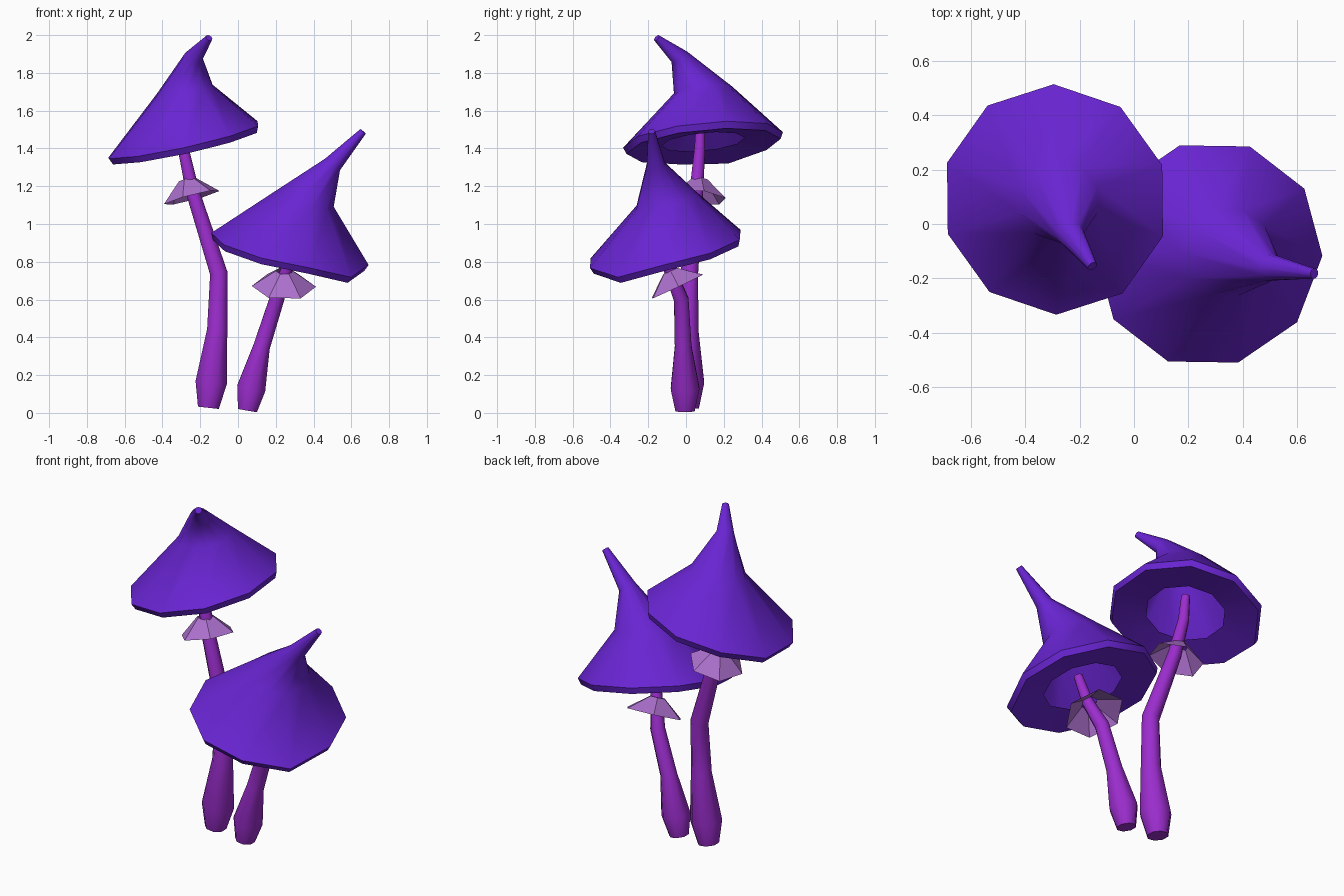
import bpy, bmesh, math
from mathutils import Vector

if "Cube" in bpy.data.objects:
    bpy.data.objects.remove(bpy.data.objects["Cube"])


def material(name, rgb):
    m = bpy.data.materials.new(name)
    m.diffuse_color = (*rgb, 1)
    m.use_nodes = True
    m.node_tree.nodes["Principled BSDF"].inputs["Base Color"].default_value = m.diffuse_color
    return m


CAP = material("deep violet", (0.141, 0.018, 0.645))
STEM = material("magenta purple", (0.328, 0.026, 0.61))
SKIRT = material("pale lilac", (0.42, 0.165, 0.62))


def loft(name, rings, sides, start, mat, close_start=False, close_end=False, angle=50):
    """Skin through rings of (centre, radius, normal, {index: drop})."""
    bm = bmesh.new()
    loops = []
    for centre, radius, normal, drops in rings:
        q = Vector((0, 0, 1)).rotation_difference(Vector(normal).normalized())
        loop = []
        for i in range(sides):
            a = math.radians(start) + math.tau * i / sides
            p = Vector(centre) + q @ Vector((radius * math.cos(a), radius * math.sin(a), 0))
            p.z -= drops.get(i, 0)
            loop.append(bm.verts.new(p))
        loops.append(loop)
    for a, b in zip(loops, loops[1:]):
        for i in range(sides):
            j = (i + 1) % sides
            bm.faces.new((a[i], a[j], b[j], b[i]))
    if close_start:
        bm.faces.new(loops[0][::-1])
    if close_end:
        bm.faces.new(loops[-1])
    me = bpy.data.meshes.new(name)
    bm.to_mesh(me)
    bm.free()
    me.materials.append(mat)
    ob = bpy.data.objects.new(name, me)
    bpy.context.collection.objects.link(ob)
    bpy.ops.object.select_all(action='DESELECT')
    ob.select_set(True)
    bpy.context.view_layer.objects.active = ob
    bpy.ops.object.shade_smooth_by_angle(angle=math.radians(angle))
    return ob


def stem(name, path):
    """Bent tapering stalk; path holds (x, y, z, radius)."""
    pts = [Vector(p[:3]) for p in path]
    rings = []
    for i, p in enumerate(path):
        t = pts[min(i + 1, len(pts) - 1)] - pts[max(i - 1, 0)]
        rings.append((pts[i], p[3], t, {}))
    loft(name, rings, 8, 22.5, STEM, True, True)


def cap(name, rim, normal, start, drops, upper):
    """Pointed cap: underside flange, thin lip, then upper rings to the tip."""
    n, c = Vector(normal).normalized(), Vector(rim)
    rings = [(c - n * 0.01, 0.22, n, {}),
             (c - n * 0.035, 0.41, n, drops),
             (c, 0.425, n, drops)]
    rings += [(u[0], u[1], u[2], {}) for u in upper]
    loft(name, rings, 10, start, CAP, False, True)


def skirt(name, centre, radius, normal, height, start):
    """Open six-sided collar around the stalk."""
    n, c = Vector(normal).normalized(), Vector(centre)
    loft(name, [(c, radius, n, {}), (c + n * height, 0.045, n, {})], 6, start, SKIRT, angle=30)


# Tall mushroom
stem("tall_stem", [(-0.157, 0.013, 0.027, 0.06), (-0.142, 0.013, 0.16, 0.09),
                   (-0.11, 0.012, 0.44, 0.058), (-0.102, 0.018, 0.74, 0.05),
                   (-0.24, 0.055, 1.17, 0.039), (-0.29, 0.073, 1.4, 0.031),
                   (-0.3, 0.078, 1.55, 0.025)])
skirt("tall_skirt", (-0.245, 0.062, 1.14), 0.155, (-0.26, 0.1, 1), 0.1, 12)
cap("tall_cap", (-0.29, 0.09, 1.445), (-0.22, -0.1, 1), 18, {4: 0.02},
    [((-0.28, 0.09, 1.71), 0.155, (-0.15, -0.12, 1)),
     ((-0.235, -0.035, 1.885), 0.05, (0.33, -0.7, 1)),
     ((-0.153, -0.155, 1.985), 0.019, (0.6, -0.9, 0.8))])

# Short mushroom
stem("short_stem", [(0.05, -0.005, 0.012, 0.055), (0.07, -0.005, 0.13, 0.082),
                    (0.125, -0.015, 0.35, 0.048), (0.205, -0.025, 0.6, 0.042),
                    (0.257, -0.088, 0.76, 0.033), (0.29, -0.125, 0.92, 0.026)])
skirt("short_skirt", (0.243, -0.045, 0.67), 0.17, (0.03, -0.47, 1), 0.09, 2)
cap("short_cap", (0.275, -0.11, 0.868), (0.2, -0.2, 1), -2, {9: 0.035},
    [((0.34, -0.105, 1.125), 0.17, (0.2, -0.25, 1)),
     ((0.5, -0.16, 1.315), 0.05, (0.75, -0.1, 1)),
     ((0.662, -0.182, 1.49), 0.019, (0.8, -0.1, 0.9))])
